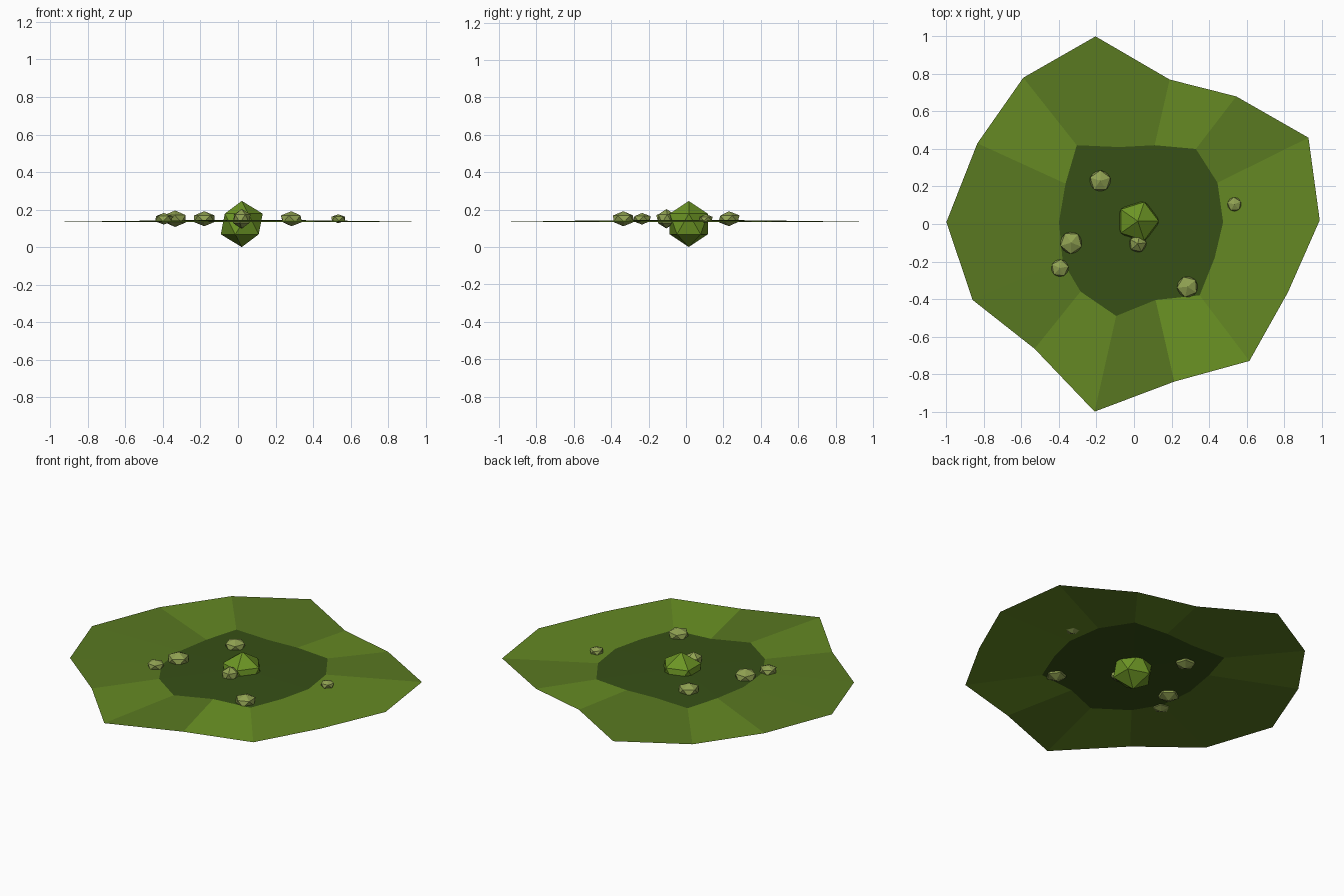
import bpy, bmesh
from mathutils import Matrix, Vector

if "Cube" in bpy.data.objects:
    bpy.data.objects.remove(bpy.data.objects["Cube"])


def material(name, rgb):
    m = bpy.data.materials.new(name)
    m.diffuse_color = (*rgb, 1)
    m.use_nodes = True
    m.node_tree.nodes["Principled BSDF"].inputs["Base Color"].default_value = m.diffuse_color
    return m


bright = material("bright_green", (0.15, 0.30, 0.018))
mid = material("mid_green", (0.13, 0.25, 0.017))
deep = material("deep_green", (0.10, 0.19, 0.015))
dark = material("dark_green", (0.038, 0.08, 0.008))
pale = material("pale_green", (0.28, 0.36, 0.085))


def make(name, bm, mats):
    me = bpy.data.meshes.new(name)
    bm.to_mesh(me)
    bm.free()
    for m in mats:
        me.materials.append(m)
    ob = bpy.data.objects.new(name, me)
    bpy.context.collection.objects.link(ob)
    return ob


# Ground patch: irregular 14-sided fan with a dark inner area
outer = [(0.99, 0.02), (0.93, 0.46), (0.545, 0.68), (0.19, 0.77), (-0.205, 1.0),
         (-0.59, 0.78), (-0.835, 0.43), (-1.0, 0.01), (-0.86, -0.405),
         (-0.53, -0.665), (-0.21, -1.0), (0.215, -0.84), (0.615, -0.73), (0.82, -0.365)]
inner = [(0.475, 0.01), (0.445, 0.22), (0.33, 0.40), (0.11, 0.42), (-0.08, 0.41),
         (-0.305, 0.42), (-0.365, 0.215), (-0.40, 0.01), (-0.38, -0.20),
         (-0.285, -0.36), (-0.095, -0.49), (0.115, -0.405), (0.35, -0.38), (0.43, -0.18)]
shades = [1, 2, 1, 2, 2, 1, 2, 2, 2, 1, 2, 0, 1, 1]

bm = bmesh.new()
centre = bm.verts.new((0.02, 0.01, 0.146))
rim = [bm.verts.new((x, y, 0.134)) for x, y in outer]
mid_ring = [bm.verts.new((x, y, 0.142)) for x, y in inner]
for i in range(14):
    j = (i + 1) % 14
    bm.faces.new((rim[i], rim[j], mid_ring[j], mid_ring[i])).material_index = shades[i]
    bm.faces.new((mid_ring[i], mid_ring[j], centre)).material_index = 3
make("ground_patch", bm, [bright, mid, deep, dark])


# Low-poly stones
def stone(name, loc, size, angle, mat):
    bm = bmesh.new()
    bmesh.ops.create_icosphere(bm, subdivisions=1, radius=1)
    bm.transform(Matrix.Translation(Vector(loc)) @ Matrix.Rotation(angle, 4, 'Z')
                 @ Matrix.Diagonal((*size, 1)))
    make(name, bm, [mat])


stone("centre_bud", (0.02, 0.015, 0.123), (0.125, 0.12, 0.123), 0, bright)

pebbles = [(-0.18, 0.23, 0.063, 0.040, 0.3), (-0.335, -0.10, 0.066, 0.044, 0.9),
           (-0.395, -0.235, 0.052, 0.031, 0.2), (0.285, -0.335, 0.063, 0.040, 0.7),
           (0.535, 0.105, 0.042, 0.024, 0.4), (0.02, -0.105, 0.052, 0.052, 0.1)]
for k, (x, y, r, h, a) in enumerate(pebbles):
    stone(f"pebble_{k + 1}", (x, y, 0.151), (r, r, h), a, pale)
